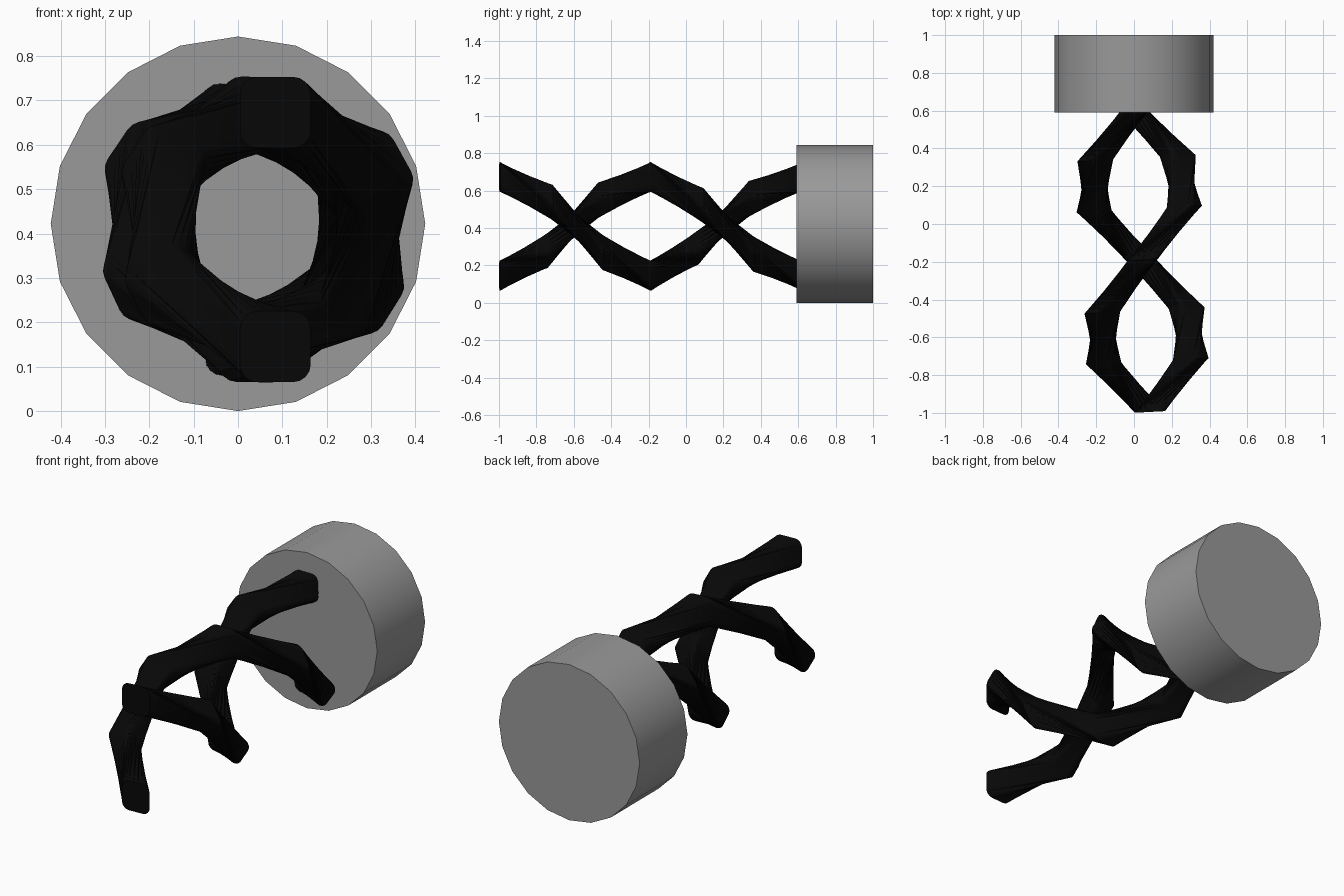
import bpy, bmesh, math
from mathutils import Matrix, Vector

if "Cube" in bpy.data.objects:
    bpy.data.objects.remove(bpy.data.objects["Cube"])


def material(name, v):
    m = bpy.data.materials.new(name)
    m.diffuse_color = (v, v, v, 1)
    m.use_nodes = True
    m.node_tree.nodes["Principled BSDF"].inputs["Base Color"].default_value = m.diffuse_color
    return m


black = material("black", 0.0022)
grey = material("dark_grey", 0.32)


def finish(ob, mat, angle):
    ob.data.materials.append(mat)
    bpy.ops.object.select_all(action='DESELECT')
    ob.select_set(True)
    bpy.context.view_layer.objects.active = ob
    bpy.ops.object.shade_smooth_by_angle(angle=math.radians(angle))


# Handle: 20-sided drum lying along y
bpy.ops.mesh.primitive_cylinder_add(vertices=20, radius=0.422, depth=0.41,
                                    location=(0, 0.795, 0.422),
                                    rotation=(math.pi / 2, 0, 0))
handle = bpy.context.object
handle.name = "handle"
finish(handle, grey, 30)

# Rounded-square cross-section in the local x-z plane, flats split in three
HALF, ROUND = 0.08, 0.04
corners = []
for q in range(4):
    mid = math.pi / 4 + q * math.pi / 2
    cx = math.copysign(HALF - ROUND, math.cos(mid))
    cz = math.copysign(HALF - ROUND, math.sin(mid))
    for k in range(-2, 3):
        a = mid + k * math.pi / 8
        corners.append(Vector((cx + ROUND * math.cos(a), 0, cz + ROUND * math.sin(a))))
section = []
for i, p in enumerate(corners):
    section.append(p)
    if i % 5 == 4:
        nxt = corners[(i + 1) % len(corners)]
        section += [p.lerp(nxt, 1 / 3), p.lerp(nxt, 2 / 3)]

RADIUS, STEP = 0.264, 0.269
TURNS = [0, 61, 122, 181, 245, 304, 364]   # twist at each ring, degrees
# The twist axis leans slightly towards -x
place = Matrix.Translation((0.084, -0.995, 0.409)) @ Matrix.Rotation(math.radians(3.0), 4, 'Z')


def strand(name, start):
    bm = bmesh.new()
    rings = []
    for i, t in enumerate(TURNS):
        turn = Matrix.Rotation(math.radians(start + t), 4, 'Y')
        rings.append([bm.verts.new(place @ (turn @ (p + Vector((0, 0, RADIUS)))
                                            + Vector((0, i * STEP, 0))))
                      for p in section])
    n = len(section)
    for a, b in zip(rings, rings[1:]):
        for j in range(n):
            k = (j + 1) % n
            bm.faces.new((a[j], a[k], b[j]))
            bm.faces.new((a[k], b[k], b[j]))
    bm.faces.new(rings[0])
    bm.faces.new(rings[-1])
    bmesh.ops.recalc_face_normals(bm, faces=bm.faces)
    me = bpy.data.meshes.new(name)
    bm.to_mesh(me)
    bm.free()
    ob = bpy.data.objects.new(name, me)
    bpy.context.collection.objects.link(ob)
    finish(ob, black, 50)


# Double helix of two six-step strands, half a turn apart
strand("upper_twist_strand", 0)
strand("lower_twist_strand", 180)
